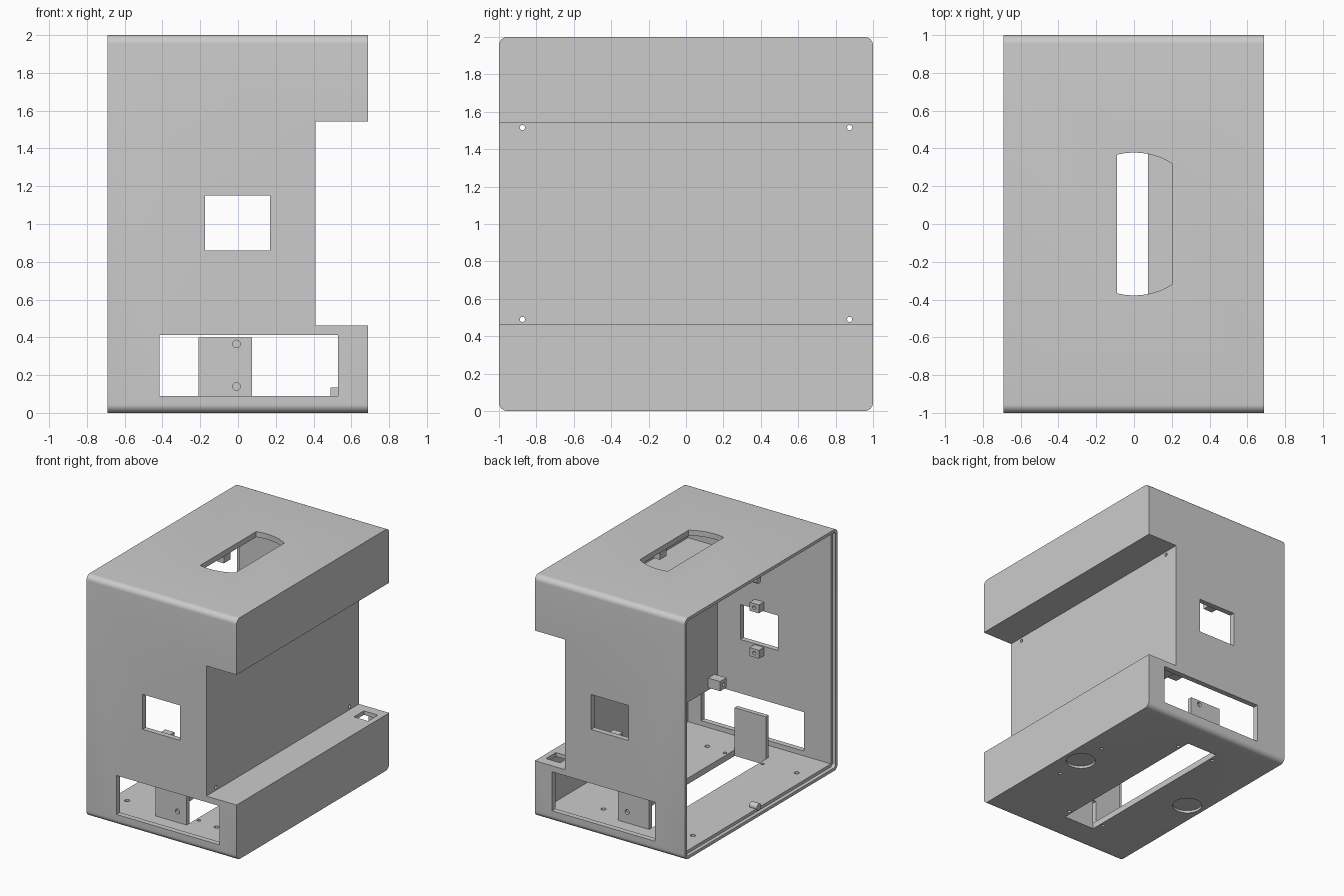
import bpy, bmesh, math

if "Cube" in bpy.data.objects:
    bpy.data.objects.remove(bpy.data.objects["Cube"])

grey = bpy.data.materials.new("plain grey")
grey.diffuse_color = (0.6, 0.6, 0.6, 1)
grey.use_nodes = True
grey.node_tree.nodes["Principled BSDF"].inputs["Base Color"].default_value = grey.diffuse_color


def prism(name, pts, axis, lo, hi):
    """Extrude a closed 2D profile along one axis."""
    put = {"x": lambda a, b, d: (d, a, b),
           "y": lambda a, b, d: (a, d, b),
           "z": lambda a, b, d: (a, b, d)}[axis]
    bm = bmesh.new()
    low = [bm.verts.new(put(a, b, lo)) for a, b in pts]
    top = [bm.verts.new(put(a, b, hi)) for a, b in pts]
    bm.faces.new(low)
    bm.faces.new(top)
    n = len(pts)
    for i in range(n):
        j = (i + 1) % n
        bm.faces.new((low[i], low[j], top[j], top[i]))
    bmesh.ops.recalc_face_normals(bm, faces=bm.faces)
    me = bpy.data.meshes.new(name)
    bm.to_mesh(me)
    bm.free()
    me.materials.append(grey)
    ob = bpy.data.objects.new(name, me)
    bpy.context.collection.objects.link(ob)
    return ob


def box(name, x0, x1, y0, y1, z0, z1):
    return prism(name, [(x0, y0), (x1, y0), (x1, y1), (x0, y1)], "z", z0, z1)


def rod(name, a, b, r, axis, lo, hi, n=24):
    pts = [(a + r * math.cos(2 * math.pi * i / n), b + r * math.sin(2 * math.pi * i / n))
           for i in range(n)]
    return prism(name, pts, axis, lo, hi)


def rounded(y, z0, z1, r, n=8):
    """Rounded rectangle in y and z."""
    pts = []
    for k, (cy, cz) in enumerate([(y - r, z1 - r), (r - y, z1 - r), (r - y, z0 + r), (y - r, z0 + r)]):
        for i in range(n + 1):
            t = math.pi / 2 * (k + i / n)
            pts.append((cy + r * math.cos(t), cz + r * math.sin(t)))
    return pts


def cut(ob, cutter):
    mod = ob.modifiers.new("cut", "BOOLEAN")
    mod.operation = "DIFFERENCE"
    mod.solver = "EXACT"
    mod.object = cutter
    bpy.context.view_layer.objects.active = ob
    bpy.ops.object.modifier_apply(modifier=mod.name)
    bpy.data.objects.remove(cutter)


# Housing: rounded block, side notch, hollow open to the left, rebate for a cover
shell = prism("housing", rounded(1.0, 0, 2, 0.045), "x", -0.69, 0.687)
cut(shell, box("c", 0.41, 0.9, -1.2, 1.2, 0.463, 1.542))
cut(shell, prism("c", [(-0.8, 0.05), (0.65, 0.05), (0.65, 0.43), (0.38, 0.43),
                       (0.38, 1.575), (0.65, 1.575), (0.65, 1.955), (-0.8, 1.955)],
                 "y", -0.955, 0.955))
cut(shell, prism("c", rounded(0.975, 0.025, 1.975, 0.025), "x", -0.8, -0.66))

# Windows through front and back walls
cut(shell, box("c", -0.175, 0.17, -1.2, 1.2, 0.86, 1.15))
cut(shell, box("c", -0.415, 0.53, -1.2, 1.2, 0.09, 0.413))

# Top slot with arc ends
arc = []
for s in (-1, 1):
    for i in range(13):
        x = -0.09 + 0.29 * i / 12
        x = x if s < 0 else 0.11 - x
        arc.append((x, s * math.sqrt(0.378 ** 2 - x * x)))
cut(shell, prism("c", arc, "z", 1.9, 2.1))

# Floor opening, shelf switch hole, foot recesses
cut(shell, box("c", -0.21, 0.075, -0.745, 0.745, -0.1, 0.2))
cut(shell, box("c", 0.51, 0.64, 0.79, 0.92, 0.41, 0.6))
for x in (-0.54, 0.54):
    cut(shell, rod("c", x, 0, 0.114, "z", -0.1, 0.02, 40))

# Floor screw holes
for s in (-1, 1):
    for x in (-0.54, 0.28):
        cut(shell, rod("c", x, s * 0.68, 0.02, "z", 0.015, 0.2, 16))
    for x in (-0.24, 0.105):
        cut(shell, rod("c", x, s * 0.66, 0.014, "z", -0.1, 0.2, 16))
    cut(shell, rod("c", 0.54, s * 0.25, 0.014, "z", -0.1, 0.2, 16))

for s, side in ((-1, "front"), (1, "back")):
    # Upright plates at the ends of the floor opening, with blind screw holes
    y0, y1 = sorted((s * 0.745, s * 0.782))
    plate = box(side + "_plate", -0.21, 0.075, y0, y1, 0.04, 0.4)
    for z in (0.14, 0.365):
        y0, y1 = sorted((s * 0.76, s * 0.9))
        cut(plate, rod("c", -0.008, z, 0.02, "y", y0, y1))
    # Screw tabs above and below the wall window
    for z, level in ((0.782, "lower"), (1.158, "upper")):
        y0, y1 = sorted((s * 0.89, s * 0.96))
        tab = box(f"{side}_{level}_window_tab", -0.045, 0.04, y0, y1, z, z + 0.07)
        y0, y1 = sorted((s * 0.8, s * 0.93))
        cut(tab, rod("c", -0.002, z + 0.035, 0.015, "y", y0, y1, 16))
    # Standoffs behind the notch wall, drilled through
    for z, level in ((0.49, "lower"), (1.515, "upper")):
        post = box(f"{side}_{level}_standoff", 0.27, 0.385, s * 0.875 - 0.042, s * 0.875 + 0.042,
                   z - 0.04, z + 0.04)
        for ob in (post, shell):
            cut(ob, rod("c", s * 0.875, z, 0.014, "x", 0.2, 0.5, 16))

# Screw tabs under the top, beside the slot
for x, side in ((-0.135, "left"), (0.245, "right")):
    tab = box(side + "_slot_tab", x - 0.035, x + 0.035, -0.042, 0.042, 1.89, 1.96)
    cut(tab, rod("c", x, 0, 0.015, "z", 1.8, 1.93, 16))

# Cover pegs on the open edge and a small block on the floor
for z, level in ((0.06, "lower"), (1.94, "upper")):
    rod(level + "_cover_peg", 0, z, 0.028, "x", -0.67, -0.6)
box("floor_block", 0.49, 0.59, -0.12, 0.12, 0.045, 0.135)

# Smooth shading on rounded parts, sharp elsewhere
for ob in bpy.context.scene.objects:
    ob.select_set(True)
bpy.context.view_layer.objects.active = shell
bpy.ops.object.shade_smooth_by_angle(angle=math.radians(30))
